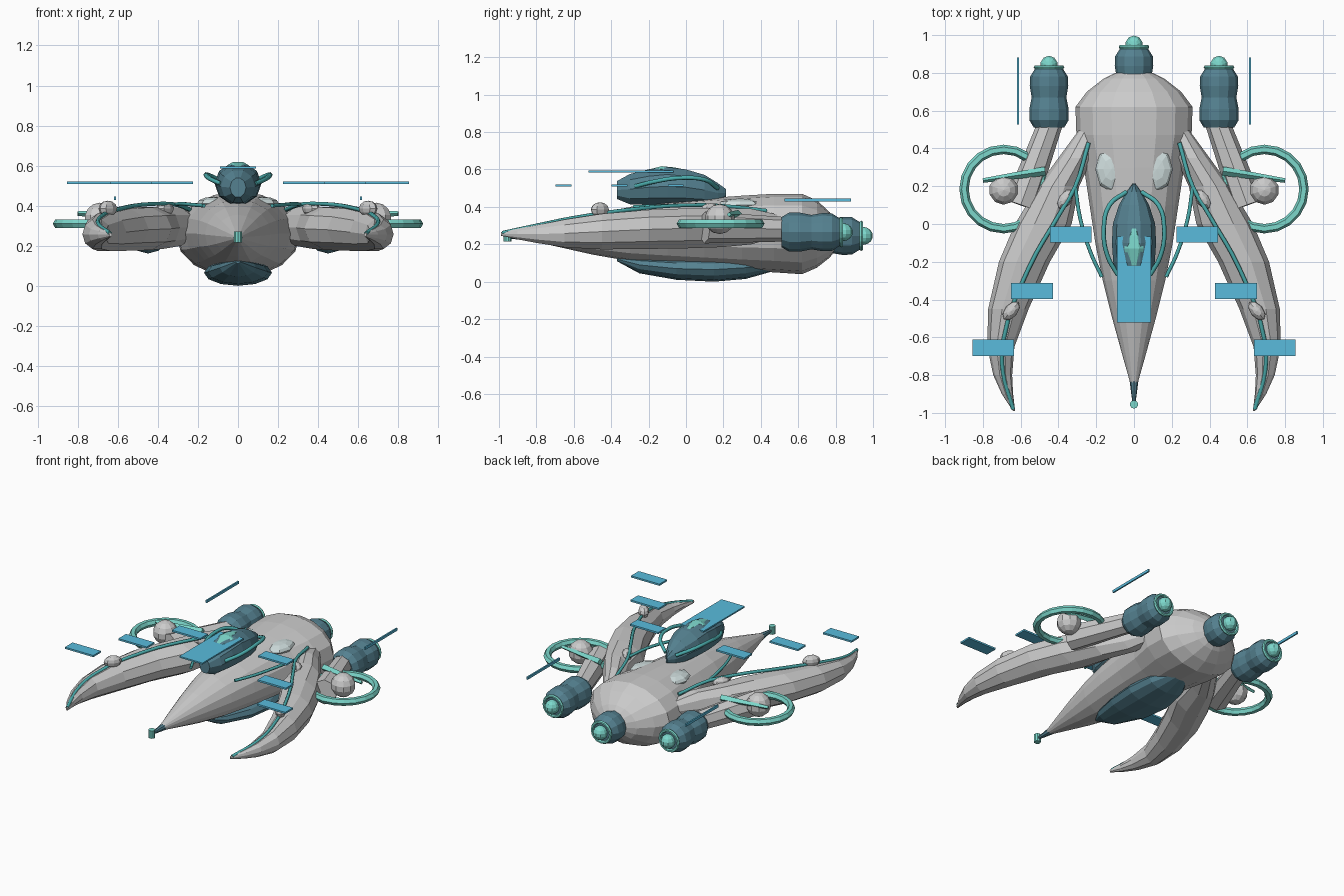
import bpy, bmesh, math
from mathutils import Vector, Matrix

if "Cube" in bpy.data.objects:
    bpy.data.objects.remove(bpy.data.objects["Cube"])


def material(name, rgb):
    m = bpy.data.materials.new(name)
    m.diffuse_color = (*rgb, 1)
    m.use_nodes = True
    m.node_tree.nodes["Principled BSDF"].inputs["Base Color"].default_value = m.diffuse_color
    return m


DARK = material("dark_teal", (0.09, 0.22, 0.28))
MINT = material("mint", (0.2, 0.68, 0.6))
TRIM = material("trim_teal", (0.07, 0.42, 0.42))
BLUE = material("panel_blue", (0.1, 0.5, 0.72))
GLASS = material("pale_glass", (0.62, 0.72, 0.72))


def finish(name, bm, mat=None):
    bmesh.ops.recalc_face_normals(bm, faces=bm.faces)
    me = bpy.data.meshes.new(name)
    bm.to_mesh(me)
    bm.free()
    ob = bpy.data.objects.new(name, me)
    bpy.context.collection.objects.link(ob)
    if mat:
        me.materials.append(mat)
    return ob


def loft(name, sections, sides=12, mat=None, side=1):
    """Skin elliptical rings given as (x, y, z, half width, half height)."""
    bm = bmesh.new()
    rings = []
    for x, y, z, rx, rz in sections:
        rings.append([bm.verts.new((side * (x + rx * math.cos(a)), y, z + rz * math.sin(a)))
                      for a in (2 * math.pi * i / sides for i in range(sides))])
    for a, b in zip(rings, rings[1:]):
        for i in range(sides):
            j = (i + 1) % sides
            bm.faces.new((a[i], a[j], b[j], b[i]))
    bm.faces.new(rings[0])
    bm.faces.new(rings[-1])
    return finish(name, bm, mat)


def box(name, loc, size, mat):
    bm = bmesh.new()
    bmesh.ops.create_cube(bm, size=1, matrix=Matrix.Translation(loc) @ Matrix.Diagonal((*size, 1)))
    return finish(name, bm, mat)


def ball(name, loc, size, mat=None, turn=0, u=10, v=7):
    bm = bmesh.new()
    m = Matrix.Translation(loc) @ Matrix.Rotation(turn, 4, 'Z') @ Matrix.Diagonal((*size, 1))
    bmesh.ops.create_uvsphere(bm, u_segments=u, v_segments=v, radius=1, matrix=m)
    return finish(name, bm, mat)


def rod(name, a, b, r1, r2, mat=None, sides=8):
    a, b = Vector(a), Vector(b)
    bm = bmesh.new()
    m = Matrix.Translation((a + b) / 2) @ (b - a).to_track_quat('Z', 'Y').to_matrix().to_4x4()
    bmesh.ops.create_cone(bm, cap_ends=True, segments=sides, radius1=r1, radius2=r2,
                          depth=(b - a).length, matrix=m)
    return finish(name, bm, mat)


def torus(name, loc, major, minor, mat, rot=(0, 0, 0), seg=20):
    bpy.ops.mesh.primitive_torus_add(location=loc, rotation=rot, major_radius=major,
                                     minor_radius=minor, major_segments=seg, minor_segments=6)
    bpy.context.object.name = name
    bpy.context.object.data.materials.append(mat)


def tube(name, pts, r, mat, side=1):
    cu = bpy.data.curves.new(name, 'CURVE')
    cu.dimensions = '3D'
    cu.bevel_depth, cu.bevel_resolution, cu.resolution_u = r, 1, 4
    cu.use_fill_caps = True
    sp = cu.splines.new('BEZIER')
    sp.bezier_points.add(len(pts) - 1)
    for p, (x, y, z) in zip(sp.bezier_points, pts):
        p.co = (side * x, y, z)
        p.handle_left_type = p.handle_right_type = 'AUTO'
    ob = bpy.data.objects.new(name, cu)
    bpy.context.collection.objects.link(ob)
    cu.materials.append(mat)
    bpy.ops.object.select_all(action='DESELECT')
    ob.select_set(True)
    bpy.context.view_layer.objects.active = ob
    bpy.ops.object.convert(target='MESH')


# Main hull and belly keel
loft("hull", [(0, -.87, .24, .012, .012), (0, -.7, .245, .06, .055), (0, -.5, .25, .115, .105),
              (0, -.3, .255, .165, .145), (0, -.1, .26, .205, .17), (0, .1, .26, .235, .185),
              (0, .3, .26, .265, .2), (0, .47, .26, .305, .21), (0, .62, .255, .31, .215),
              (0, .7, .255, .25, .18), (0, .77, .25, .16, .12), (0, .8, .25, .1, .08)], 16)
loft("belly_keel", [(0, -.37, .12, .01, .01), (0, -.25, .09, .09, .045), (0, -.05, .07, .15, .06),
                    (0, .15, .065, .17, .065), (0, .32, .075, .14, .06), (0, .48, .09, .05, .03)],
     12, DARK)

# Nose tip
rod("nose_spike", (0, -.81, .24), (0, -.95, .24), .026, .008, DARK)
rod("nose_lamp", (0, -.955, .215), (0, -.955, .27), .022, .022, MINT, 10)

# Cockpit canopy with crystal
loft("canopy", [(0, -.37, .49, .04, .05), (0, -.3, .495, .085, .085), (0, -.2, .505, .11, .1),
                (0, -.1, .51, .117, .108), (0, 0, .505, .112, .1), (0, .1, .49, .08, .085),
                (0, .17, .475, .04, .055), (0, .215, .475, .006, .02)], 10, DARK)
loft("canopy_crystal", [(0, -.22, .585, .025, .012), (0, -.13, .603, .052, .017),
                        (0, -.06, .597, .035, .016), (0, .02, .585, .005, .01)], 6, MINT)


def engine(name, x, y, z):
    profile = [(0, .08), (.04, .104), (.1, .104), (.16, .092), (.22, .102), (.27, .1), (.31, .075),
               (.32, .06)]
    loft(name + "_pod", [(x, y + d, z, r, r) for d, r in profile], 12, DARK)
    torus(name + "_nozzle_ring", (x, y + .32, z), .07, .011, MINT, (math.pi / 2, 0, 0), 16)
    ball(name + "_glow", (x, y + .33, z), (.048, .052, .048), MINT)


engine("centre_engine", 0, .617, .245)

for s, n in ((1, "right"), (-1, "left")):
    engine(n + "_engine", s * .45, .51, .265)
    # Swept claw wing and engine strut
    loft(n + "_wing", [(.24, .5, .3, .05, .06), (.31, .35, .295, .09, .1), (.4, .2, .29, .11, .11),
                       (.48, 0, .285, .15, .112), (.58, -.2, .28, .135, .11),
                       (.665, -.45, .268, .107, .1), (.705, -.65, .258, .072, .078),
                       (.695, -.8, .255, .05, .05), (.67, -.9, .255, .03, .03),
                       (.635, -.99, .255, .006, .01)], 10, None, s)
    rod(n + "_strut", (s * .44, .54, .28), (s * .6, .1, .29), .065, .085)
    # Trim lines
    tube(n + "_wing_trim", [(.24, .43, .38), (.31, .2, .405), (.39, .06, .41), (.56, -.24, .392),
                            (.69, -.61, .34), (.695, -.78, .305), (.64, -.98, .262)], .011, TRIM, s)
    tube(n + "_hull_trim", [(.31, .19, .405), (.285, .03, .41), (.23, -.15, .405),
                            (.17, -.28, .4)], .01, TRIM, s)
    tube(n + "_canopy_rail", [(.04, .17, .5), (.13, .1, .545), (.16, -.03, .555), (.14, -.17, .535),
                              (.085, -.27, .51)], .012, TRIM, s)
    # Side ring with ball pod and fin
    torus(n + "_ring", (s * .69, .185, .31), .21, .025, MINT)
    ball(n + "_ring_pod", (s * .69, .18, .335), (.08, .08, .08))
    rod(n + "_ring_fin", (s * .47, .28, .36), (s * .8, .23, .36), .024, .012, MINT, 4)
    # Wing knobs and pale hull windows
    ball(n + "_outer_knob", (s * .65, -.46, .385), (.035, .06, .04), None, s * .7, 8, 6)
    ball(n + "_inner_knob", (s * .365, .13, .385), (.035, .06, .035), None, s * .6, 8, 6)
    ball(n + "_hull_window", (s * .12, .29, .41), (.085, .12, .035), GLASS, 0, 8, 6)
    # Floating panels
    for i in range(3):
        box(f"{n}_float_panel_{i}", (s * (.335 + .205 * i), -.055 - .3 * i, .515),
            (.22, .085, .012), BLUE)
    box(n + "_float_bar", (s * .615, .705, .437), (.01, .355, .018), BLUE)

box("centre_float_panel", (0, -.295, .59), (.18, .455, .01), BLUE)
